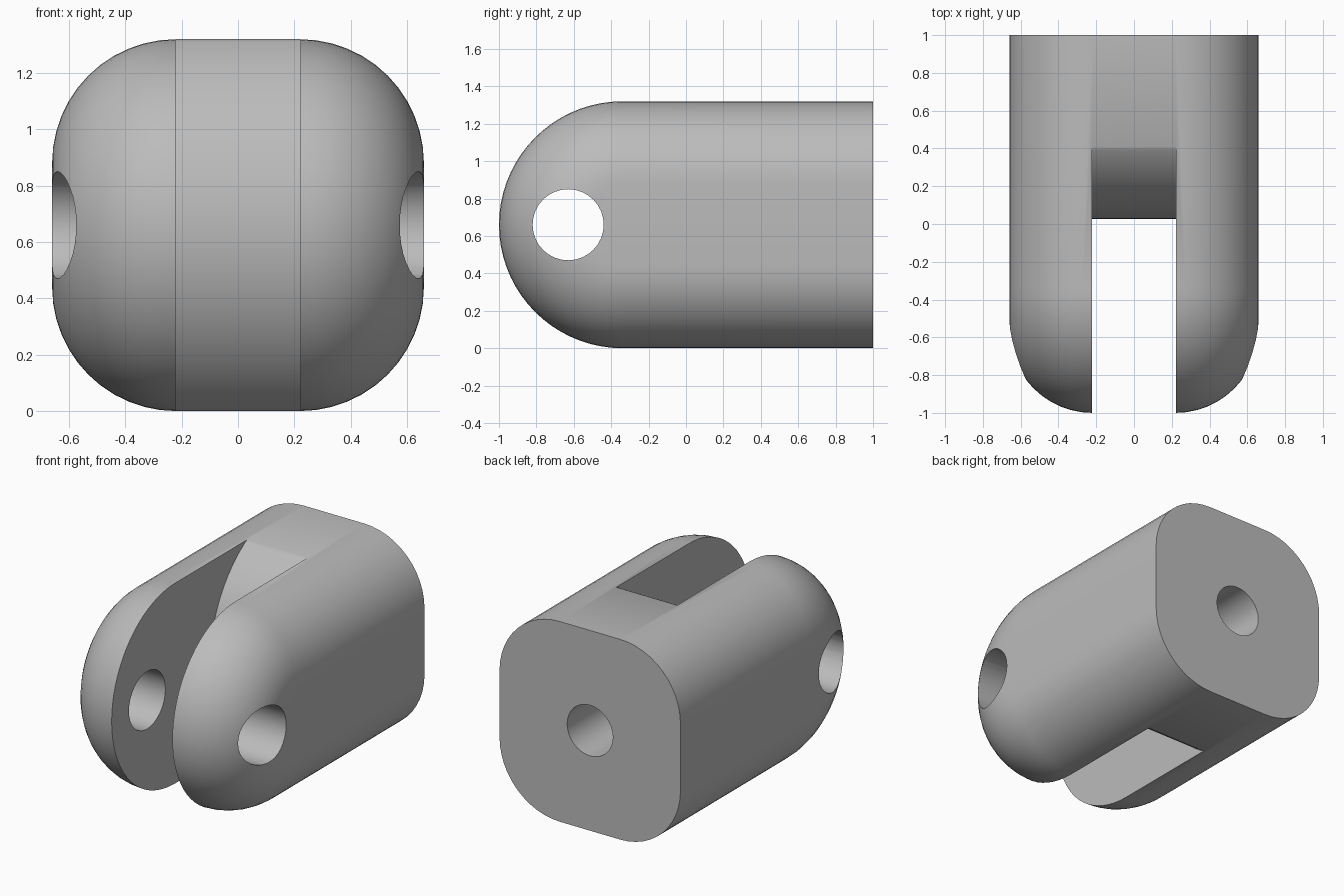
import bpy, bmesh
from math import sin, cos, pi, sqrt, radians
from mathutils import Matrix

HALF = 0.66      # half width and half height
FILLET = 0.44    # rounding of the long edges
CORE = HALF - FILLET
MID = HALF       # height of the centre line
BACK = 1.0

cube = bpy.data.objects.get("Cube")
if cube:
    bpy.data.objects.remove(cube, do_unlink=True)

grey = bpy.data.materials.new("plain_grey")
grey.use_nodes = True
colour = (0.5, 0.5, 0.5, 1)
grey.diffuse_color = colour
grey.node_tree.nodes["Principled BSDF"].inputs["Base Color"].default_value = colour


def loft(name, rings):
    """Skin a list of equal closed rings and cap both ends."""
    bm = bmesh.new()
    rows = [[bm.verts.new(p) for p in ring] for ring in rings]
    n = len(rows[0])
    for a, b in zip(rows, rows[1:]):
        for i in range(n):
            j = (i + 1) % n
            bm.faces.new((a[i], a[j], b[j], b[i]))
    bm.faces.new(rows[0])
    bm.faces.new(rows[-1])
    bmesh.ops.recalc_face_normals(bm, faces=bm.faces)
    mesh = bpy.data.meshes.new(name)
    bm.to_mesh(mesh)
    bm.free()
    mesh.materials.append(grey)
    obj = bpy.data.objects.new(name, mesh)
    bpy.context.collection.objects.link(obj)
    return obj


def stadium(x, r, steps=36):
    """Outline with a round front end and a square back end."""
    arc = [pi / 2 + pi * i / steps for i in range(steps + 1)]
    ring = [(x, HALF - BACK + r * cos(a), MID + r * sin(a)) for a in arc]
    return [(x, BACK, MID + r)] + ring + [(x, BACK, MID - r)]


def rod(name, radius, start, end, axis):
    """Round cutter along the x or y axis."""
    turn = Matrix.Rotation(pi / 2, 4, "Y" if axis == "x" else "X")
    rings = []
    for d in (start, end):
        ring = []
        for i in range(32):
            u, v = radius * cos(pi * i / 16), radius * sin(pi * i / 16)
            ring.append((d, PIN_Y + u, MID + v) if axis == "x" else (u, d, MID + v))
        rings.append(ring)
    return loft(name, rings)


# Body: stadium outline with fully rounded side edges
PIN_Y = -0.63
steps = 12
side = [(CORE + FILLET * cos(pi / 2 * i / steps), CORE + FILLET * sin(pi / 2 * i / steps))
        for i in range(steps + 1)]
rings = [stadium(x, r) for x, r in side] + [stadium(-x, r) for x, r in reversed(side)]
body = loft("clevis_body", rings)

# Fork slot with a bulging rounded floor
FLOOR_R, FLOOR_Y, SLOT, REACH = 0.763, 0.79, 0.2215, 0.7
heights = [REACH * (i / 14 - 1) for i in range(29)]
floor = [(FLOOR_Y - sqrt(FLOOR_R ** 2 - h * h), MID + h) for h in heights]
outline = [(-1.2, MID - REACH)] + floor + [(-1.2, MID + REACH)]
slot = loft("slot_cutter", [[(x, y, z) for y, z in outline] for x in (-SLOT, SLOT)])

# Cross pin hole and blind hole in the back
cutters = [slot,
           rod("pin_hole_cutter", 0.19, -1, 1, "x"),
           rod("rod_hole_cutter", 0.167, 0.35, 1.2, "y")]

bpy.ops.object.select_all(action="DESELECT")
body.select_set(True)
bpy.context.view_layer.objects.active = body
for cutter in cutters:
    mod = body.modifiers.new(cutter.name, "BOOLEAN")
    mod.operation = "DIFFERENCE"
    mod.solver = "EXACT"
    mod.object = cutter
    bpy.ops.object.modifier_apply(modifier=mod.name)
    bpy.data.objects.remove(cutter, do_unlink=True)

bpy.ops.object.shade_smooth_by_angle(angle=radians(30))
